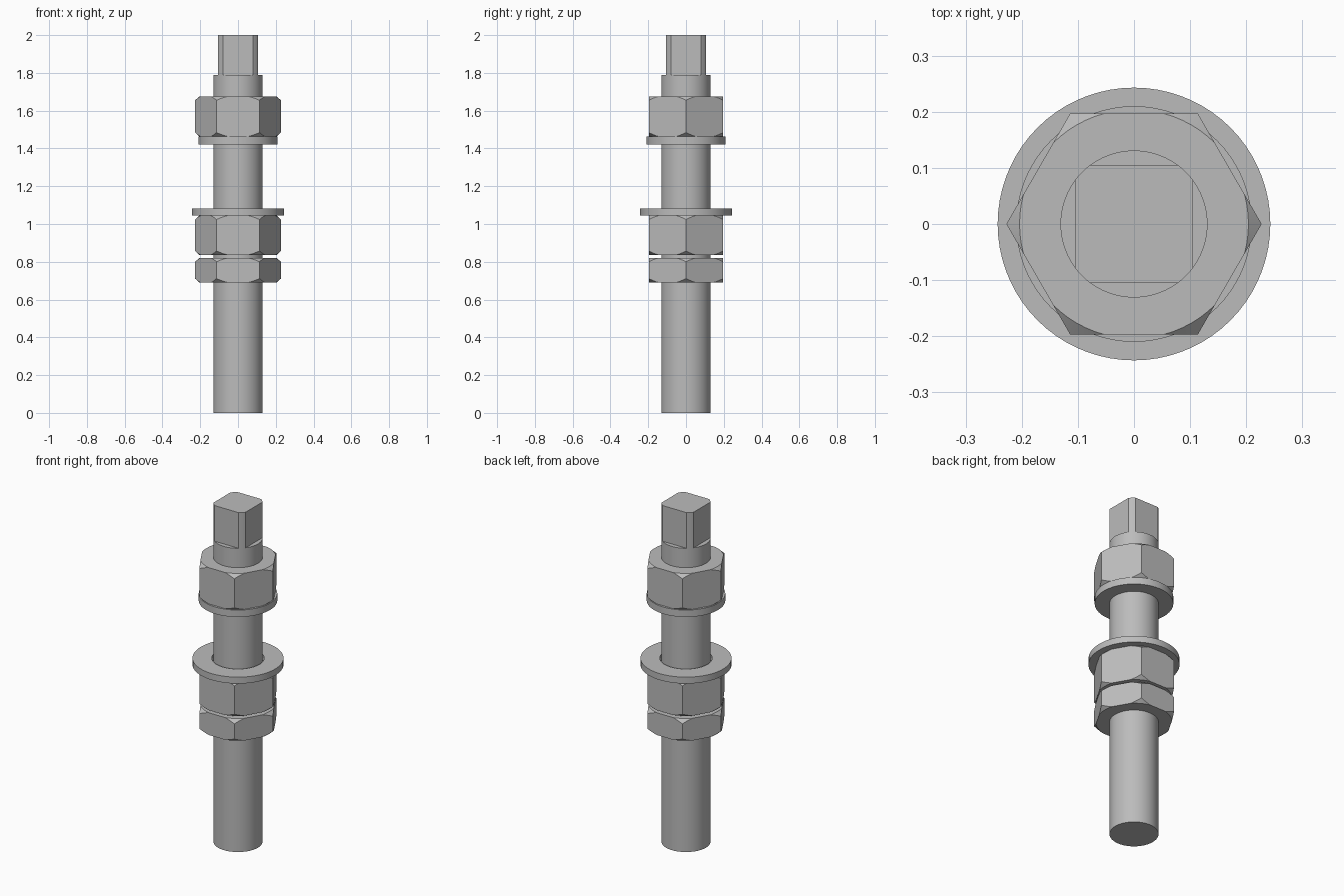
import bpy, bmesh
from math import radians, degrees, cos, sin, acos, pi

cube = bpy.data.objects.get("Cube")
if cube:
    bpy.data.objects.remove(cube, do_unlink=True)

steel = bpy.data.materials.new("grey steel")
steel.use_nodes = True
GREY = (0.5, 0.5, 0.5, 1)
steel.diffuse_color = GREY
steel.node_tree.nodes["Principled BSDF"].inputs["Base Color"].default_value = GREY

ROUND = range(0, 360, 5)
ROD_R = 0.131


def stack(name, rings, angles=ROUND, closed=False):
    """Skin rings; each ring maps an angle to (radius, height)."""
    bm = bmesh.new()
    loops = []
    for ring in rings:
        loop = []
        for a in map(radians, angles):
            r, z = ring(a)
            loop.append(bm.verts.new((r * cos(a), r * sin(a), z)))
        loops.append(loop)
    n = len(loops[0])
    pairs = list(zip(loops, loops[1:]))
    if closed:
        pairs.append((loops[-1], loops[0]))
    else:
        bm.faces.new(loops[0][::-1])
        bm.faces.new(loops[-1])
    for low, high in pairs:
        for i in range(n):
            j = (i + 1) % n
            bm.faces.new((low[i], low[j], high[j], high[i]))
    bmesh.ops.remove_doubles(bm, verts=bm.verts, dist=0.00002)
    bmesh.ops.recalc_face_normals(bm, faces=bm.faces)
    mesh = bpy.data.meshes.new(name)
    bm.to_mesh(mesh)
    bm.free()
    mesh.materials.append(steel)
    obj = bpy.data.objects.new(name, mesh)
    bpy.context.collection.objects.link(obj)
    bpy.ops.object.select_all(action="DESELECT")
    obj.select_set(True)
    bpy.context.view_layer.objects.active = obj
    bpy.ops.object.shade_smooth_by_angle(angle=radians(20))
    return obj


def circle(r, z):
    return lambda a: (r, z)


def nut(name, bottom, top, flat=0.197, face_r=0.204, slope=0.9):
    """Hexagonal nut whose corners are cut by a cone at both ends."""
    def hexagon(a):
        return flat / cos((a % (pi / 3)) - pi / 6)

    def cap(z):
        return lambda a: (min(face_r, hexagon(a)), z)

    def edge(z, way):
        return lambda a: (hexagon(a), z + way * slope * max(0, hexagon(a) - face_r))

    stack(name, [cap(bottom), edge(bottom, 1), edge(top, -1), cap(top)])


def washer(name, bottom, top, outer, inner):
    stack(name, [circle(inner, bottom), circle(outer, bottom),
                 circle(outer, top), circle(inner, top)], closed=True)


# Rod and its squared drive end with rounded corners
stack("rod", [circle(ROD_R, 0), circle(ROD_R, 1.79)])
HALF = 0.105
start = degrees(acos(HALF / ROD_R))
corner_angles = [90 * q + start + (90 - 2 * start) * i / 4
                 for q in range(4) for i in range(5)]
stack("square_end", [circle(ROD_R, 1.79), circle(ROD_R, 2)], corner_angles)

# Nuts and washers
nut("upper_nut", 1.463, 1.676)
washer("upper_washer", 1.422, 1.463, 0.21, ROD_R)
washer("lower_washer", 1.045, 1.083, 0.243, 0.14)
nut("lower_nut", 0.836, 1.045)
nut("lock_nut", 0.69, 0.821)
